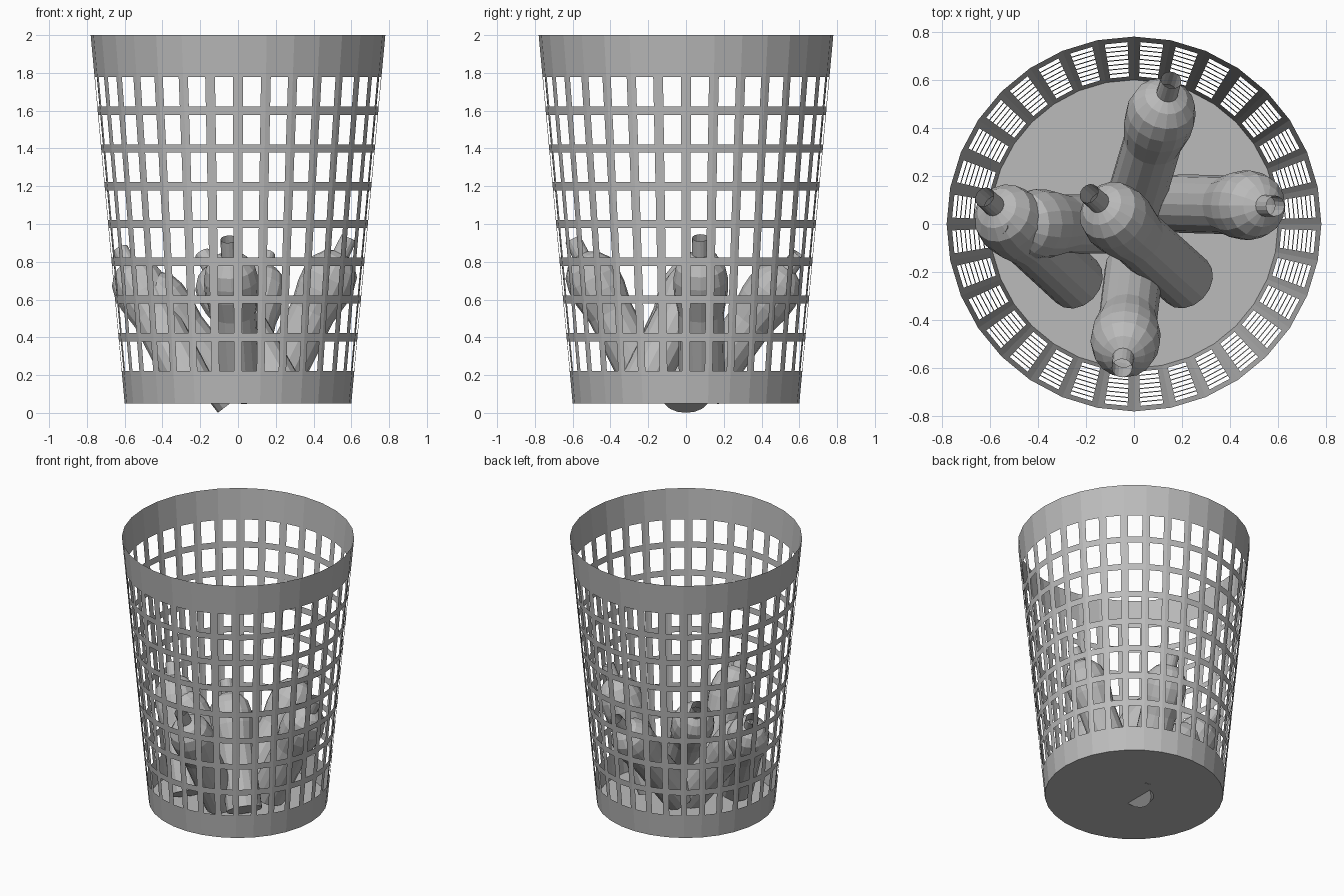
import bpy, bmesh, math
from mathutils import Vector

if "Cube" in bpy.data.objects:
    bpy.data.objects.remove(bpy.data.objects["Cube"])

gray = bpy.data.materials.new("plain gray")
gray.use_nodes = True
gray.diffuse_color = (0.5, 0.5, 0.5, 1)
gray.node_tree.nodes["Principled BSDF"].inputs["Base Color"].default_value = (0.5, 0.5, 0.5, 1)


def add_object(name, bm):
    mesh = bpy.data.meshes.new(name)
    bm.to_mesh(mesh)
    bm.free()
    mesh.materials.append(gray)
    obj = bpy.data.objects.new(name, mesh)
    bpy.context.collection.objects.link(obj)
    return obj


COLUMNS = 32
BOTTOM, TOP = 0.05, 2.0
STEP = 2 * math.pi / COLUMNS
HALF_BAR = math.radians(2)


def wall_point(angle, z):
    """Point on the tapered wall, lying on its flat facets."""
    radius = 0.6 + 0.18 * (z - BOTTOM) / (TOP - BOTTOM)
    facet = (angle % STEP) - STEP / 2
    radius *= math.cos(STEP / 2) / math.cos(facet)
    return (radius * math.cos(angle), radius * math.sin(angle), z)


# Basket wall: a grid of facets with the window cells left open
angles = [i * STEP + s for i in range(COLUMNS) for s in (-HALF_BAR, 0, HALF_BAR)]
heights = [BOTTOM]
for row in range(8):
    heights += [0.222 + 0.2 * row, 0.378 + 0.2 * row]
heights.append(TOP)
bm = bmesh.new()
rings = [[bm.verts.new(wall_point(a, z)) for a in angles] for z in heights]
for r in range(len(heights) - 1):
    for c in range(len(angles)):
        if r % 2 == 1 and c % 3 == 2:
            continue
        n = (c + 1) % len(angles)
        bm.faces.new((rings[r][c], rings[r][n], rings[r + 1][n], rings[r + 1][c]))
add_object("basket_wall", bm)

# Basket floor
bm = bmesh.new()
bmesh.ops.create_circle(bm, cap_ends=True, segments=COLUMNS, radius=0.6)
add_object("basket_floor", bm).location.z = BOTTOM

# Bottles: a turned profile of radius and height, open at the neck
PROFILE = [(0.122, 0), (0.122, 0.46), (0.143, 0.58), (0.145, 0.66), (0.13, 0.73),
           (0.09, 0.78), (0.045, 0.805), (0.043, 0.9)]
SIDES = 16


def add_bottle(name, base, tip):
    base, tip = Vector(base), Vector(tip)
    bm = bmesh.new()
    loops = []
    for radius, z in PROFILE:
        loops.append([bm.verts.new((radius * math.cos(2 * math.pi * i / SIDES),
                                    radius * math.sin(2 * math.pi * i / SIDES), z))
                      for i in range(SIDES)])
    bm.faces.new(loops[0][::-1])
    for low, high in zip(loops, loops[1:]):
        for i in range(SIDES):
            n = (i + 1) % SIDES
            bm.faces.new((low[i], low[n], high[n], high[i]))
    obj = add_object(name, bm)
    obj.location = base
    obj.rotation_mode = "QUATERNION"
    obj.rotation_quaternion = Vector((0, 0, 1)).rotation_difference(tip - base)


add_bottle("front_bottle", (0, -0.19, 0.12), (-0.05, -0.6, 0.92))
add_bottle("left_bottle", (0.19, 0.085, 0.12), (0.59, 0.075, 0.93))
add_bottle("back_bottle", (0, 0.08, 0.12), (0.155, 0.6, 0.84))
add_bottle("middle_bottle", (0.22, -0.24, 0.13), (-0.18, 0.12, 0.83))
add_bottle("corner_bottle", (-0.24, -0.24, 0.13), (-0.62, 0.11, 0.86))
add_bottle("leaning_bottle", (-0.01, 0, 0.075), (-0.56, 0, 0.79))
